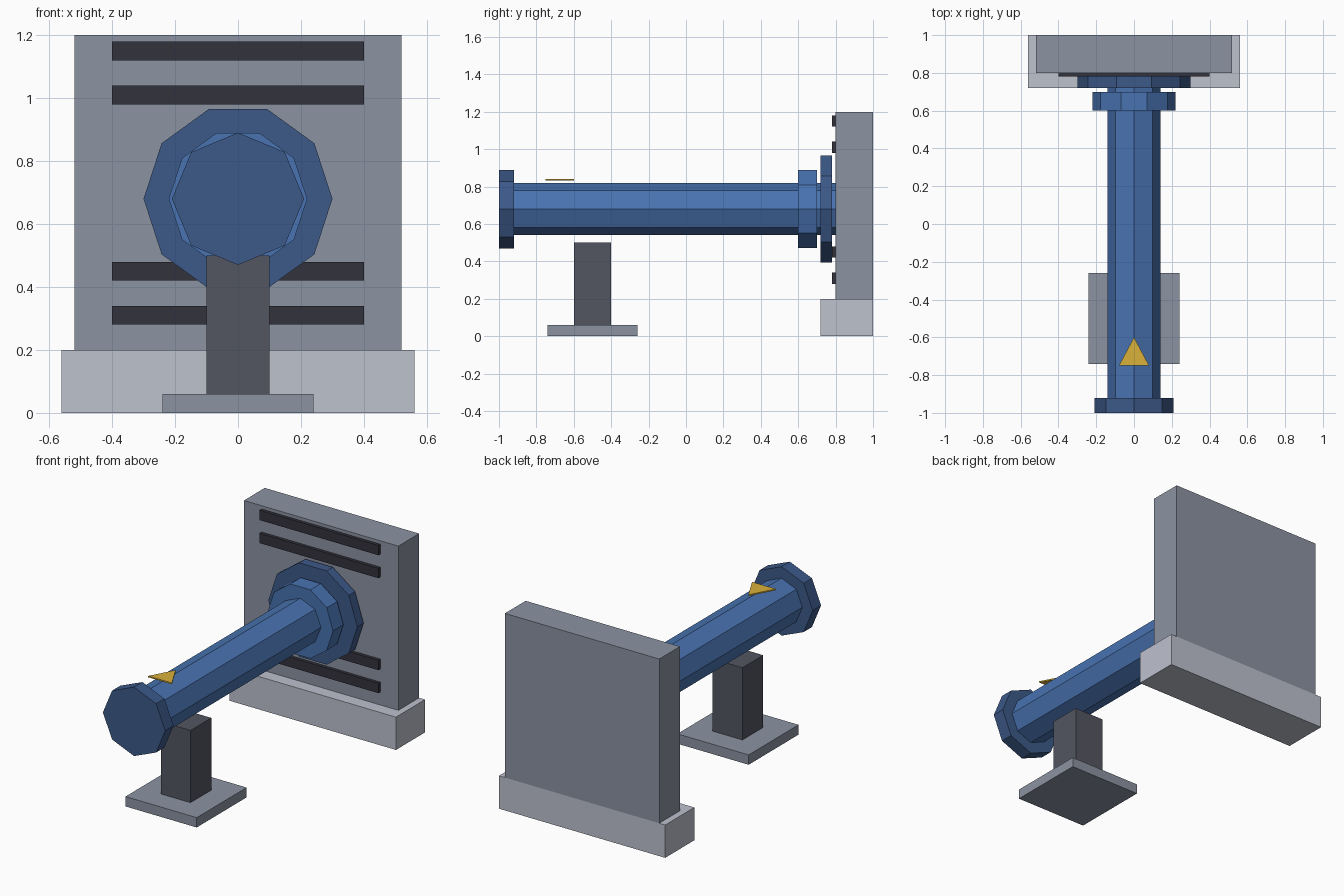
import bpy
import bmesh
from math import cos, sin, tau
from mathutils import Vector

cube = bpy.data.objects.get("Cube")
if cube:
    bpy.data.objects.remove(cube, do_unlink=True)


def material(name, rgb):
    mat = bpy.data.materials.new(name)
    mat.use_nodes = True
    color = (*rgb, 1.0)
    mat.diffuse_color = color
    mat.node_tree.nodes["Principled BSDF"].inputs["Base Color"].default_value = color
    return mat


pipe_blue = material("pipe blue", (0.065, 0.171, 0.44))
dark_blue = material("dark blue", (0.045, 0.10, 0.25))
steel_grey = material("steel grey", (0.258, 0.292, 0.361))
concrete = material("pale concrete", (0.514, 0.539, 0.617))
post_grey = material("post grey", (0.087, 0.093, 0.12))
slat_black = material("slat black", (0.032, 0.032, 0.045))
arrow_yellow = material("arrow yellow", (0.70, 0.44, 0.042))


def extrude(name, outline, depth, mat):
    """Solid made by sweeping a flat outline along the depth vector."""
    bm = bmesh.new()
    face = bm.faces.new([bm.verts.new(p) for p in outline])
    swept = bmesh.ops.extrude_face_region(bm, geom=[face], use_keep_orig=True)
    moved = [g for g in swept["geom"] if isinstance(g, bmesh.types.BMVert)]
    bmesh.ops.translate(bm, verts=moved, vec=Vector(depth))
    bmesh.ops.recalc_face_normals(bm, faces=bm.faces)
    mesh = bpy.data.meshes.new(name)
    bm.to_mesh(mesh)
    bm.free()
    mesh.materials.append(mat)
    obj = bpy.data.objects.new(name, mesh)
    bpy.context.collection.objects.link(obj)
    return obj


def box(name, half_x, y0, y1, z0, z1, mat):
    outline = [(-half_x, y0, z0), (half_x, y0, z0), (half_x, y1, z0), (-half_x, y1, z0)]
    return extrude(name, outline, (0, 0, z1 - z0), mat)


AXIS_Z = 0.68


def ring(name, sides, radius, y0, y1, mat):
    angles = [tau * i / sides for i in range(sides)]
    outline = [(radius * cos(a), y0, AXIS_Z + radius * sin(a)) for a in angles]
    return extrude(name, outline, (0, y1 - y0, 0), mat)


# Wall panel on its plinth
box("plinth", 0.56, 0.72, 1.0, 0.0, 0.2, concrete)
box("wall_panel", 0.52, 0.8, 1.0, 0.2, 1.2, steel_grey)

# Vent slats, two below and two above the pipe
for i, z in enumerate((0.28, 0.42, 0.98, 1.12)):
    box(f"vent_slat_{i + 1}", 0.4, 0.78, 0.81, z, z + 0.06, slat_black)

# Pipe with end cap, collar and wall flange
ring("pipe", 8, 0.14, -0.94, 0.82, pipe_blue)
ring("end_cap", 8, 0.21, -1.0, -0.92, dark_blue)
ring("collar", 10, 0.22, 0.6, 0.7, pipe_blue)
ring("wall_flange", 10, 0.3, 0.72, 0.78, dark_blue)

# Support stand
box("support_foot", 0.24, -0.74, -0.26, 0.0, 0.06, steel_grey)
box("support_post", 0.1, -0.6, -0.4, 0.06, 0.5, post_grey)

# Flow arrow above the pipe
arrow = [(-0.08, -0.75, 0.833), (0.08, -0.75, 0.833), (0, -0.6, 0.833)]
extrude("flow_arrow", arrow, (0, 0, 0.008), arrow_yellow)
